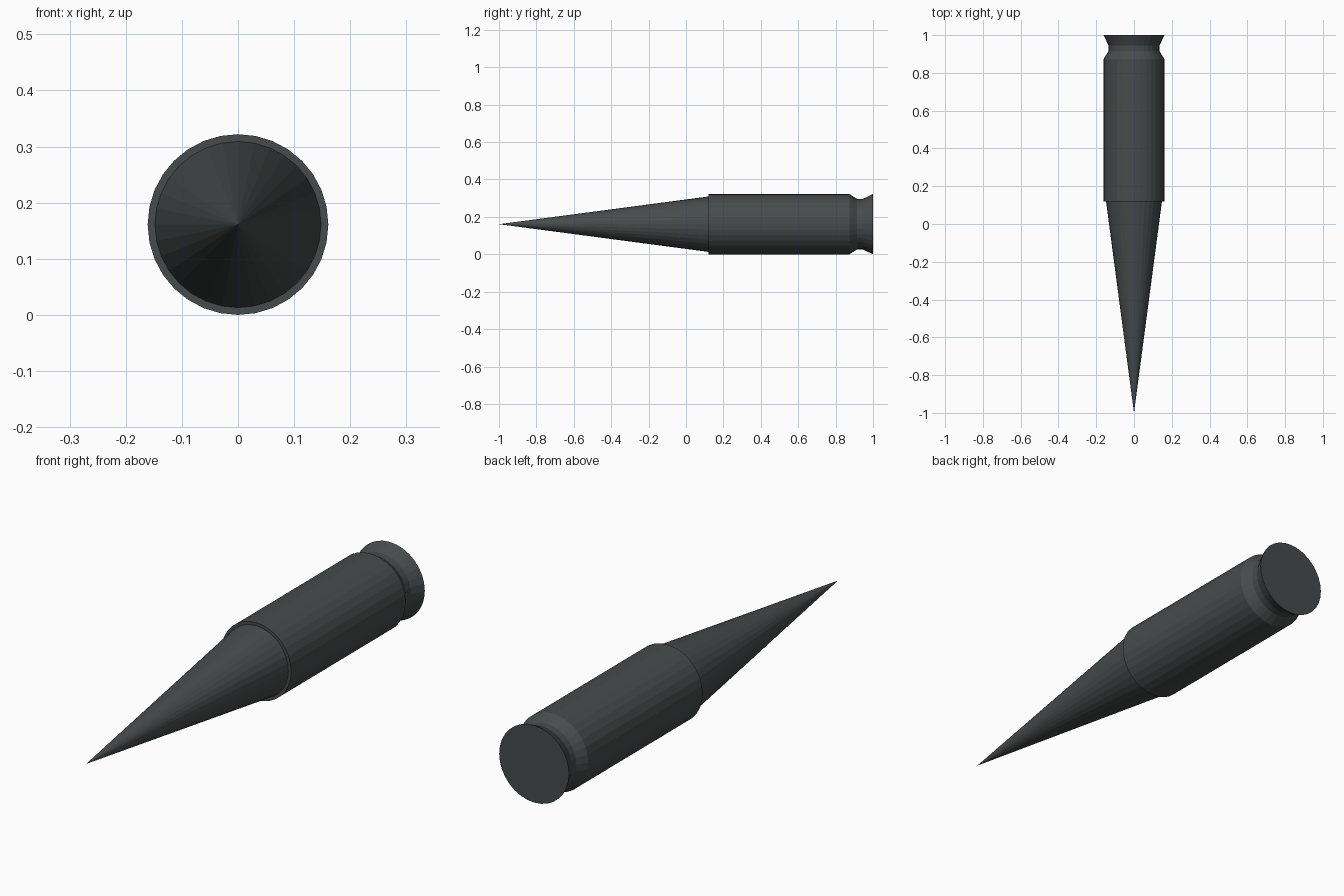
import bpy, bmesh, math

if "Cube" in bpy.data.objects:
    bpy.data.objects.remove(bpy.data.objects["Cube"])

SEGMENTS = 32
RADIUS = 0.161

gunmetal = bpy.data.materials.new("dark_grey_metal")
gunmetal.diffuse_color = (0.062, 0.071, 0.071, 1)
gunmetal.use_nodes = True
gunmetal.node_tree.nodes["Principled BSDF"].inputs["Base Color"].default_value = gunmetal.diffuse_color


def lathe(name, profile):
    """Turn (y, radius) points around the long axis; radius 0 makes a tip."""
    bm = bmesh.new()
    rings = []
    for y, r in profile:
        count = SEGMENTS if r > 0 else 1
        rings.append([bm.verts.new((r * math.cos(math.tau * i / SEGMENTS), y,
                                    RADIUS + r * math.sin(math.tau * i / SEGMENTS)))
                      for i in range(count)])
    for a, b in zip(rings, rings[1:]):
        for i in range(SEGMENTS):
            j = (i + 1) % SEGMENTS
            if len(a) == 1:
                bm.faces.new((a[0], b[i], b[j]))
            else:
                bm.faces.new((a[i], b[i], b[j], a[j]))
    for ring in (rings[0], rings[-1]):
        if len(ring) > 1:
            bm.faces.new(ring)
    bmesh.ops.recalc_face_normals(bm, faces=bm.faces)
    mesh = bpy.data.meshes.new(name)
    bm.to_mesh(mesh)
    bm.free()
    mesh.materials.append(gunmetal)
    obj = bpy.data.objects.new(name, mesh)
    bpy.context.collection.objects.link(obj)
    return obj


# Long pointed tip
lathe("pointed_tip", [(-1.0, 0), (0.12, 0.148)])

# Cylindrical casing with groove and flared rear rim
lathe("casing", [(0.12, RADIUS), (0.873, RADIUS), (0.915, 0.135),
                 (0.945, 0.135), (1.0, RADIUS)])
